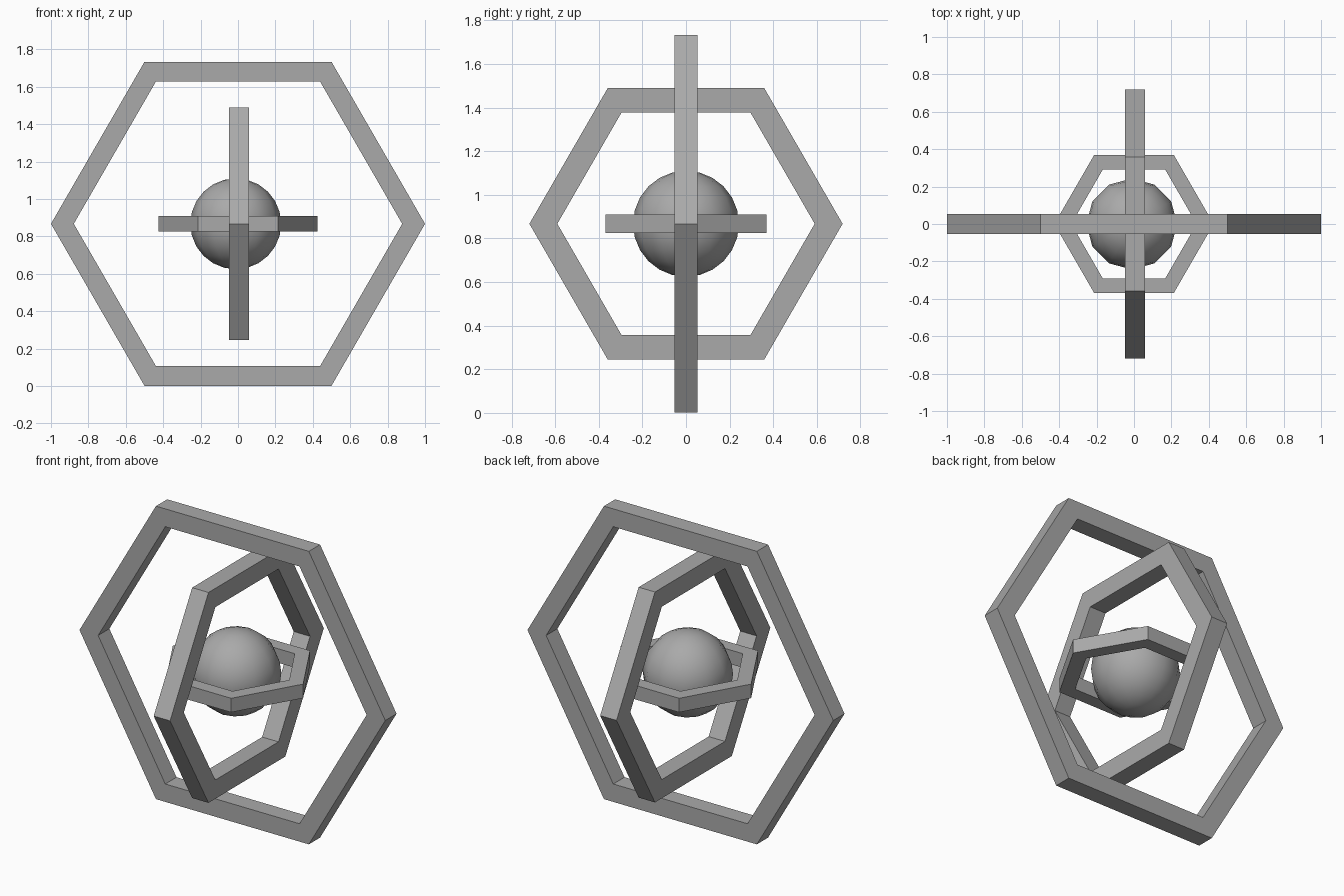
import bpy
import bmesh
import math
from mathutils import Matrix, Vector

if "Cube" in bpy.data.objects:
    bpy.data.objects.remove(bpy.data.objects["Cube"])

CENTER_Z = 0.867

grey = bpy.data.materials.new("plain grey")
grey.diffuse_color = (0.4, 0.4, 0.4, 1.0)
grey.use_nodes = True
grey.node_tree.nodes["Principled BSDF"].inputs["Base Color"].default_value = grey.diffuse_color


def finish(name, bm, location):
    bmesh.ops.recalc_face_normals(bm, faces=bm.faces)
    mesh = bpy.data.meshes.new(name)
    bm.to_mesh(mesh)
    bm.free()
    mesh.materials.append(grey)
    obj = bpy.data.objects.new(name, mesh)
    obj.location = location
    bpy.context.collection.objects.link(obj)
    return obj


def hex_ring(name, outer, inner, depth, rotation, location):
    """Hexagonal frame with a rectangular section, lying flat before rotation."""
    section = [(outer, -depth / 2), (outer, depth / 2),
               (inner, depth / 2), (inner, -depth / 2)]
    bm = bmesh.new()
    loops = []
    for i in range(6):
        a = i * math.pi / 3
        loops.append([bm.verts.new(rotation @ Vector((r * math.cos(a), r * math.sin(a), z)))
                      for r, z in section])
    for i in range(6):
        here, there = loops[i], loops[(i + 1) % 6]
        for j in range(4):
            k = (j + 1) % 4
            bm.faces.new((here[j], there[j], there[k], here[k]))
    return finish(name, bm, location)


# Three nested frames, each in its own plane
upright = Matrix.Rotation(math.pi / 2, 3, 'X')
sideways = Matrix.Rotation(math.pi / 2, 3, 'Z') @ upright
hex_ring("outer_ring", 1.0, 0.878, 0.105, upright, (0, 0, CENTER_Z))
hex_ring("middle_ring", 0.718, 0.59, 0.107, sideways, (0.005, 0, CENTER_Z))
hex_ring("inner_ring", 0.426, 0.335, 0.083, Matrix.Identity(3), (0, 0, CENTER_Z))

# Smooth ball at the middle
bm = bmesh.new()
bmesh.ops.create_uvsphere(bm, u_segments=12, v_segments=12, radius=0.243)
for face in bm.faces:
    face.smooth = True
finish("center_ball", bm, (-0.012, 0, CENTER_Z))
